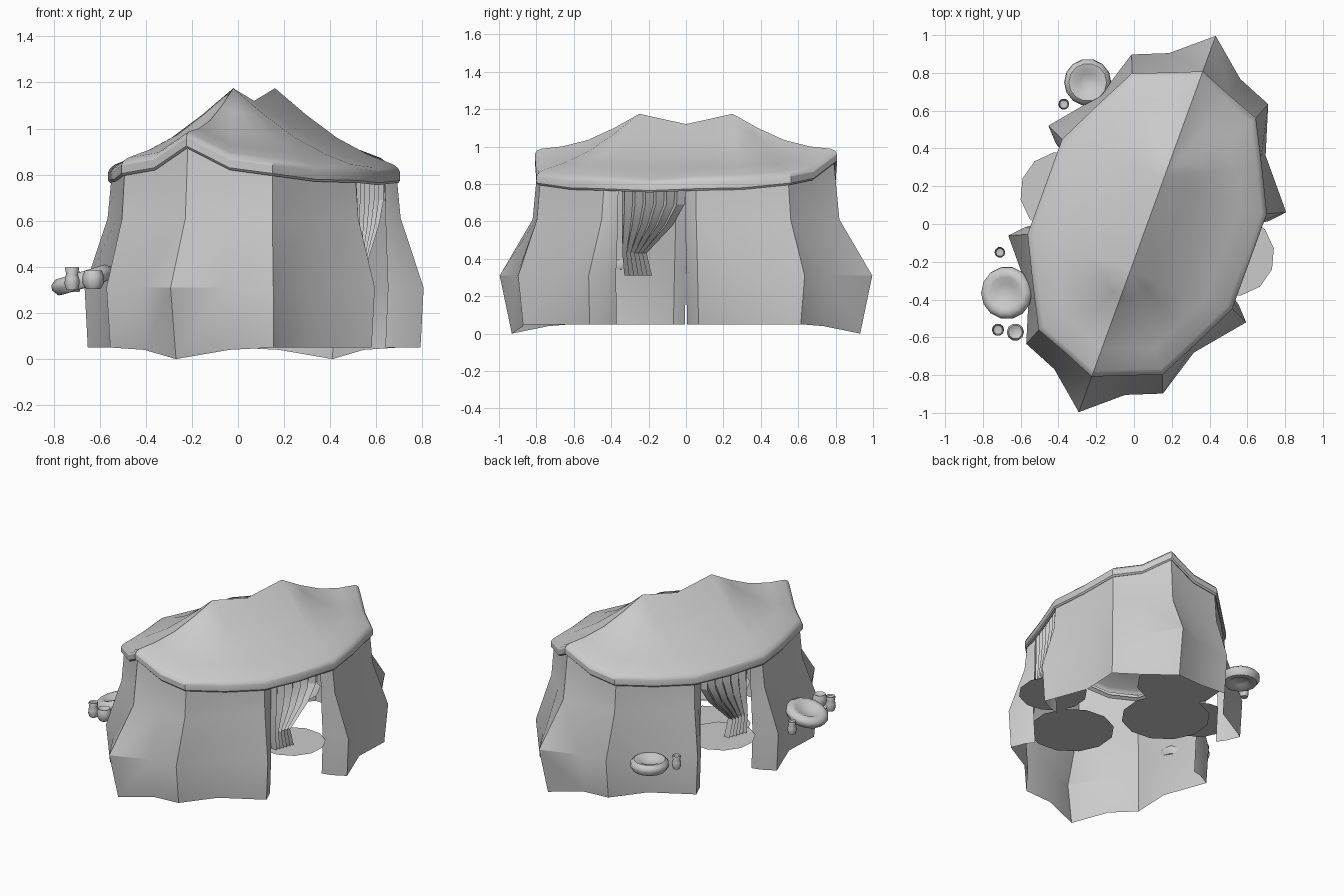
import bpy, bmesh, math
from mathutils import Vector, Matrix

cube = bpy.data.objects.get("Cube")
if cube:
    bpy.data.objects.remove(cube, do_unlink=True)

cloth = bpy.data.materials.new("plain_grey")
cloth.use_nodes = True
GREY = (0.6, 0.6, 0.6, 1)
cloth.diffuse_color = GREY
cloth.node_tree.nodes["Principled BSDF"].inputs["Base Color"].default_value = GREY

TILT = math.radians(20)
CX = 0.07


def place(u, v, z):
    """Tent axes (u along the ridge, v across it) to world axes."""
    s, c = math.sin(TILT), math.cos(TILT)
    return Vector((CX + u * s + v * c, u * c - v * s, z))


def finish(name, bm, angle=30, recalc=True):
    bmesh.ops.remove_doubles(bm, verts=bm.verts, dist=0.0005)
    if recalc:
        bmesh.ops.recalc_face_normals(bm, faces=bm.faces)
    mesh = bpy.data.meshes.new(name)
    bm.to_mesh(mesh)
    bm.free()
    mesh.materials.append(cloth)
    ob = bpy.data.objects.new(name, mesh)
    bpy.context.collection.objects.link(ob)
    bpy.ops.object.select_all(action='DESELECT')
    ob.select_set(True)
    bpy.context.view_layer.objects.active = ob
    bpy.ops.object.shade_smooth_by_angle(angle=math.radians(angle))
    return ob


def loft(bm, rows, closed):
    """Quads between rows of points; coincident points are welded later."""
    grid = [[bm.verts.new(p) for p in row] for row in rows]
    n = len(rows[0])
    for a, b in zip(grid, grid[1:]):
        for i in range(n if closed else n - 1):
            j = (i + 1) % n
            bm.faces.new((a[i], a[j], b[j], b[i]))


# Eave outline of one quarter: u, v, height
QUARTER = [(0, .57, .82), (.265, .57, .83), (.49, .46, .835),
           (.715, .345, .86), (.78, .172, .885), (.85, 0, .98)]
half = QUARTER + [(u, -v, z) for u, v, z in QUARTER[-2::-1]]
rim = half + [(-u, v, z) for u, v, z in half[-2:0:-1]]

# Two-peaked roof with a rounded hanging eave
PEAK, SADDLE, PEAK_U = 1.175, 1.12, 0.265


def apex(p):
    if abs(p[0]) < 0.01:
        return 0, 0, SADDLE
    return math.copysign(PEAK_U, p[0]), 0, PEAK


def blend(p, q, t, sag):
    return [a + (b - a) * t for a, b in zip(p, q)][:2] + [p[2] + (q[2] - p[2]) * t - sag]


bm = bmesh.new()
rows = [[place(u * k, v * k, z - d) for u, v, z in rim]
        for k, d in ((.96, .05), (1.0, .065), (1.012, .055), (1.012, .02), (1.0, .004))]
for t, sag in ((.04, 0), (.25, .028), (.5, .042), (.75, .028), (1, 0)):
    rows.append([place(*blend(p, apex(p), t, sag if abs(p[0]) > .01 else sag * .6)) for p in rim])
loft(bm, rows, True)
finish("roof", bm)

# Flared walls: outline at the ground line, with folded door edges
GROUND = [(.2, .545), (.235, .60), (.31, .67), (.555, .465), (.815, .385), (.89, .2), (1.06, 0)]
TOP = [(.19, .535, .83), (.22, .55, .83)] + [(u * .985, v * .985, z) for u, v, z in QUARTER[1:]]


def both_sides(points):
    return points + [(u, -v, z) for u, v, z in points[-2::-1]]


top = [(u, v, z - .02) for u, v, z in TOP]
waist = [(a[0] + (b[0] - a[0]) * .16, a[1] + (b[1] - a[1]) * .16, .61) for a, b in zip(TOP, GROUND)]
ground = [(u, v, .31) for u, v in GROUND]
hem = [(u * k, v * .978, z) for (u, v), k, z in
       zip(GROUND, [1, 1, 1, .98, .97, .96, .935], [.05, .05, .05, .05, .05, .04, 0])]
for name, sign in (("back_wall", 1), ("front_wall", -1)):
    bm = bmesh.new()
    loft(bm, [[place(sign * u, v, z) for u, v, z in both_sides(r)]
              for r in (top, waist, ground, hem)], False)
    finish(name, bm)

# Pleated door curtains, gathered towards the front: height, start, end
CURTAIN = [(.80, -.18, .18), (.69, -.18, .175), (.58, -.18, .11), (.43, -.175, -.04), (.31, -.165, -.01)]
PLEATS = 12
for name, side in (("left_curtain", 1), ("right_curtain", -1)):
    bm = bmesh.new()
    rows = []
    for z, a, b in CURTAIN:
        rows.append([place(a + (b - a) * i / PLEATS, side * (.525 + (.02 if i % 2 else -.02)), z)
                     for i in range(PLEATS + 1)])
    loft(bm, rows, False)
    finish(name, bm, 20)


# Thin round rugs on the ground line: u, v, radius
def rug(name, u, v, radius, z):
    bm = bmesh.new()
    bmesh.ops.create_circle(bm, cap_ends=True, segments=12, radius=radius,
                            matrix=Matrix.Translation(place(u, v, z)) @ Matrix.Rotation(-TILT, 4, 'Z'))
    finish(name, bm, recalc=False)


rug("left_door_rug", 0, .487, .216, .308)
rug("right_door_rug", 0, -.487, .216, .308)
rug("front_rug", -.39, .22, .27, .305)
rug("back_rug", .39, -.22, .27, .305)
rug("middle_rug", -.03, -.28, .28, .302)


# Turned pieces outside
def lathe(name, profile, location, sides, tilt=0):
    bm = bmesh.new()
    m = Matrix.Translation(location) @ Matrix.Rotation(tilt, 4, 'Y')
    rows = [[m @ Vector((r * math.cos(t), r * math.sin(t), z))
             for t in (math.tau * i / sides for i in range(sides))] for r, z in profile]
    loft(bm, rows, True)
    bmesh.ops.dissolve_degenerate(bm, dist=0.0001, edges=bm.edges)
    finish(name, bm, 50)


def cushion(name, radius, location, tilt):
    shape = [(0, -.012), (.4, -.018), (.62, -.038), (.85, -.036), (1, -.006),
             (.97, .016), (.8, .034), (.6, .03), (.35, .012), (0, .006)]
    lathe(name, [(r * radius, z) for r, z in shape], location, 14, tilt)


cushion("large_cushion", .14, (-.675, -.365, .345), math.radians(-17))
cushion("small_cushion", .125, (-.245, .75, .30), 0)

CUP = [(0, 0), (.8, 0), (1.05, .25), (1, .5), (.82, .68), (1, .95), (.9, 1), (.75, .9), (0, .85)]
BOWL = [(0, 0), (.7, 0), (1, .3), (1, .7), (.8, 1), (.6, .95), (0, .8)]


def vessel(name, shape, x, y, z, radius, height):
    lathe(name, [(r * radius, h * height) for r, h in shape], (x, y, z), 10)


vessel("front_cup", CUP, -.72, -.56, .30, .031, .10)
vessel("front_bowl", BOWL, -.628, -.572, .305, .046, .08)
vessel("side_cup", CUP, -.71, -.15, .29, .027, .09)
vessel("back_cup", CUP, -.372, .635, .26, .028, .09)
